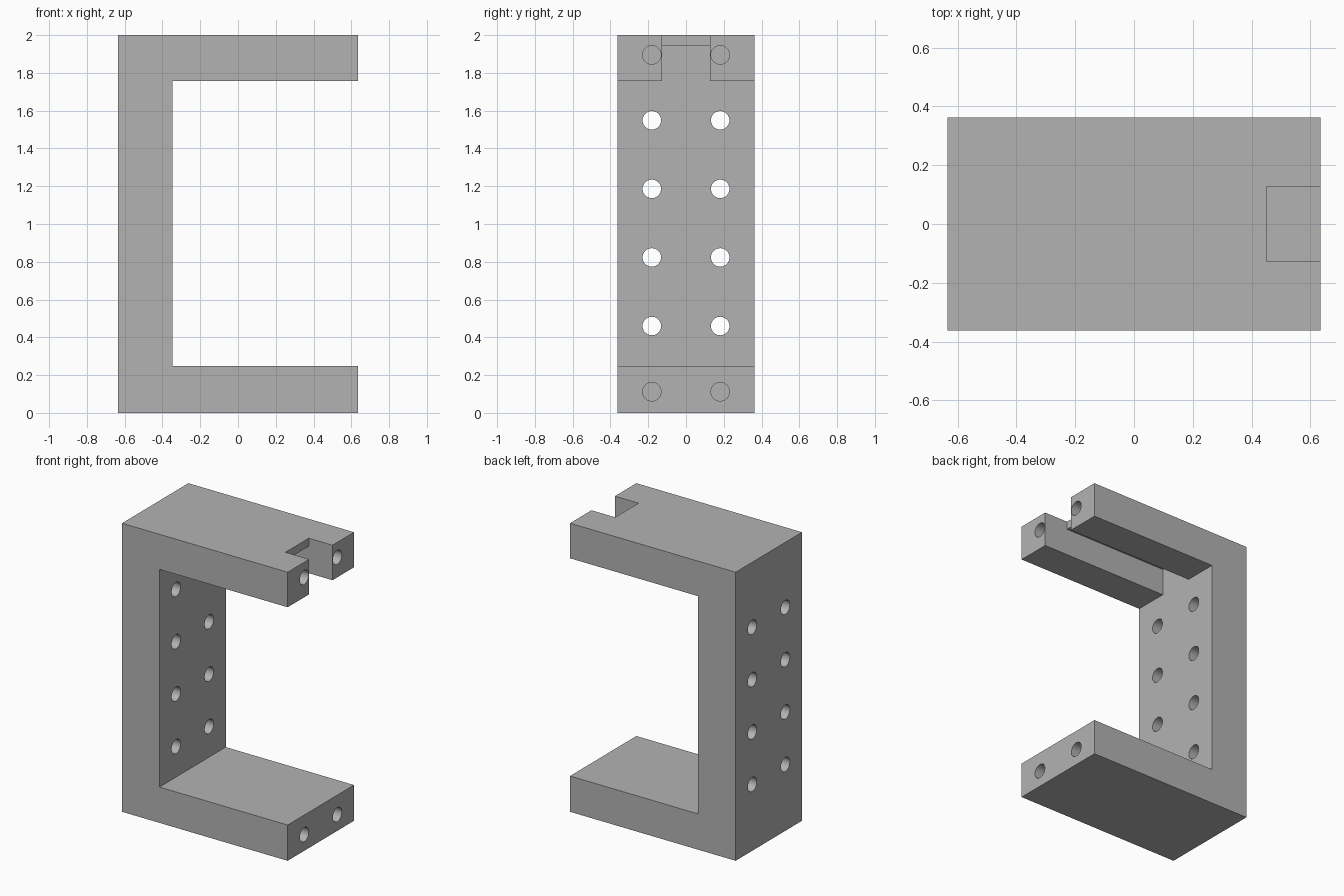
import bpy
import bmesh
from math import radians
from mathutils import Matrix, Vector

old = bpy.data.objects.get("Cube")
if old:
    bpy.data.objects.remove(old, do_unlink=True)

# Main dimensions
X, Y, TOP = 0.635, 0.363, 2.0
WALL = -0.348                 # inner face of the upright
LOW, HIGH = 0.248, 1.757      # inner faces of the two arms
HOLE_Y, HOLE_R = 0.181, 0.049
BLIND = 0.45                  # depth of the holes in the arm ends

grey = bpy.data.materials.new("plain grey")
grey.use_nodes = True
colour = (0.45, 0.45, 0.45, 1)
grey.diffuse_color = colour
grey.node_tree.nodes["Principled BSDF"].inputs["Base Color"].default_value = colour


def make_object(name, bm):
    bmesh.ops.recalc_face_normals(bm, faces=bm.faces)
    mesh = bpy.data.meshes.new(name)
    bm.to_mesh(mesh)
    bm.free()
    mesh.materials.append(grey)
    obj = bpy.data.objects.new(name, mesh)
    bpy.context.collection.objects.link(obj)
    return obj


def box(name, low, high):
    low, high = Vector(low), Vector(high)
    bm = bmesh.new()
    bmesh.ops.create_cube(bm, size=1, matrix=Matrix.Translation((low + high) / 2)
                          @ Matrix.Diagonal((high - low).to_4d()))
    return make_object(name, bm)


def drill(bm, x0, x1, y, z):
    place = Matrix.Translation(((x0 + x1) / 2, y, z)) @ Matrix.Rotation(radians(90), 4, "Y")
    bmesh.ops.create_cone(bm, cap_ends=True, segments=40, radius1=HOLE_R,
                          radius2=HOLE_R, depth=x1 - x0, matrix=place)


# C-shaped body extruded from its side profile
profile = [(-X, 0), (X, 0), (X, LOW), (WALL, LOW),
           (WALL, HIGH), (X, HIGH), (X, TOP), (-X, TOP)]
bm = bmesh.new()
face = bm.faces.new([bm.verts.new((x, -Y, z)) for x, z in profile])
side = bmesh.ops.extrude_face_region(bm, geom=[face])["geom"]
bmesh.ops.translate(bm, vec=(0, 2 * Y, 0),
                    verts=[g for g in side if isinstance(g, bmesh.types.BMVert)])
body = make_object("bracket_body", bm)

# Groove under the upper arm and open notch at its end
groove = box("groove_cutter", (WALL, -0.128, HIGH - 0.1), (X + 0.1, 0.128, 1.944))
notch = box("notch_cutter", (0.453, -0.128, HIGH - 0.1), (X + 0.1, 0.128, TOP + 0.1))

# Through holes in the upright and blind holes in the arm ends
bm = bmesh.new()
for y in (-HOLE_Y, HOLE_Y):
    for i in range(4):
        drill(bm, -X - 0.1, WALL + 0.1, y, 0.46 + i * 0.363)
    for z in (0.112, 1.895):
        drill(bm, X - BLIND, X + 0.1, y, z)
holes = make_object("hole_cutter", bm)

for cutter in (groove, notch, holes):
    mod = body.modifiers.new(cutter.name, "BOOLEAN")
    mod.operation = "DIFFERENCE"
    mod.solver = "EXACT"
    mod.object = cutter

# Bake the cuts and remove the cutters
bpy.context.view_layer.update()
graph = bpy.context.evaluated_depsgraph_get()
cut = bpy.data.meshes.new_from_object(body.evaluated_get(graph))
body.modifiers.clear()
body.data = cut
for cutter in (groove, notch, holes):
    bpy.data.objects.remove(cutter, do_unlink=True)

bpy.ops.object.select_all(action="DESELECT")
body.select_set(True)
bpy.context.view_layer.objects.active = body
bpy.ops.object.shade_smooth_by_angle(angle=radians(30))
